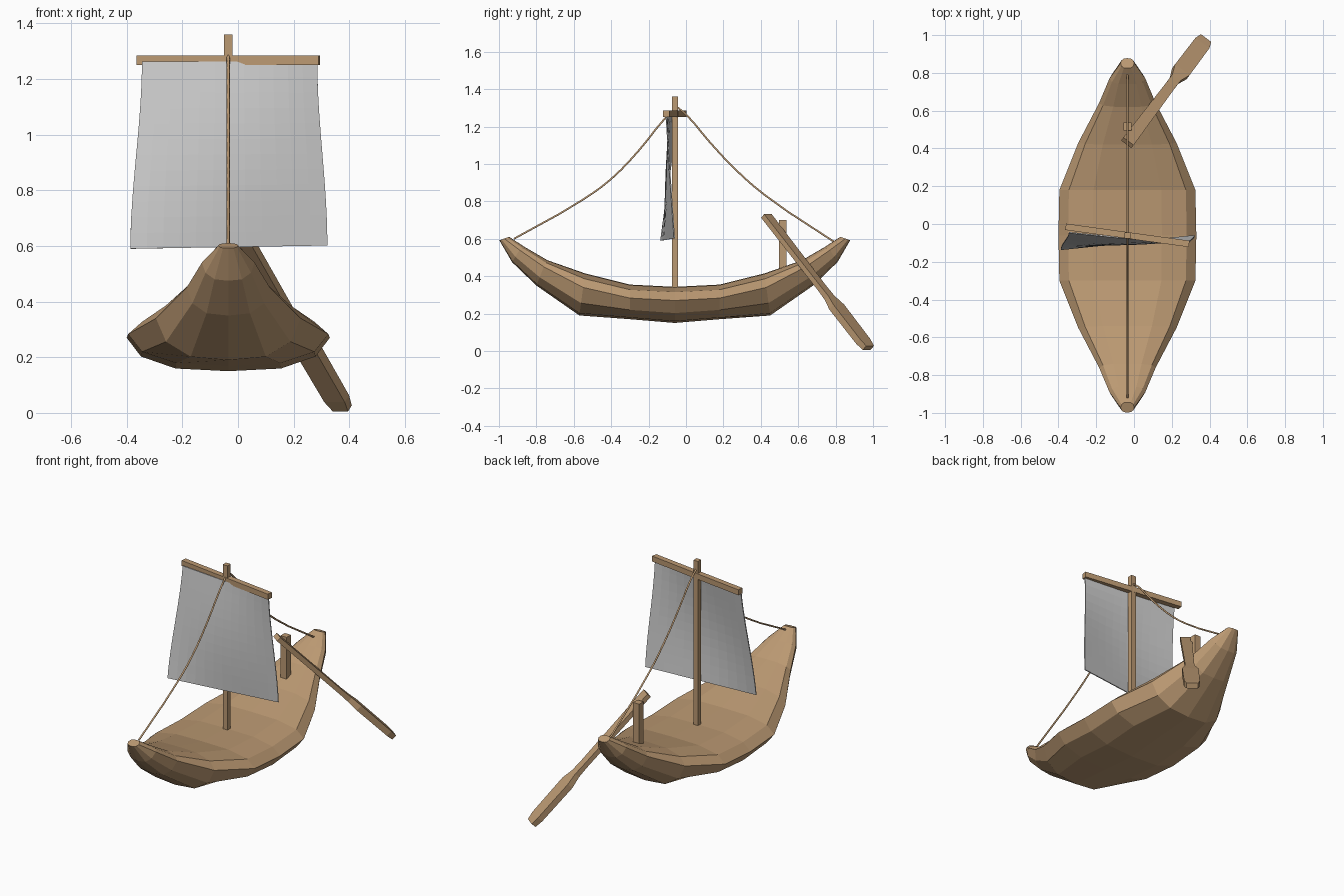
import bpy, math
from mathutils import Vector

if "Cube" in bpy.data.objects:
    bpy.data.objects.remove(bpy.data.objects["Cube"])

CX, CY = -0.035, -0.06
wood = bpy.data.materials.new("wood")
wood.diffuse_color = (0.50, 0.32, 0.17, 1)
wood.use_nodes = True
wood.node_tree.nodes["Principled BSDF"].inputs["Base Color"].default_value = wood.diffuse_color


def mesh_object(name, verts, faces, mat=wood):
    me = bpy.data.meshes.new(name)
    me.from_pydata([tuple(v) for v in verts], [], faces)
    ob = bpy.data.objects.new(name, me)
    bpy.context.collection.objects.link(ob)
    if mat:
        me.materials.append(mat)
    return ob


def loft(name, rings):
    n = len(rings[0])
    faces = [(r * n + i, r * n + (i + 1) % n, (r + 1) * n + (i + 1) % n, (r + 1) * n + i)
             for r in range(len(rings) - 1) for i in range(n)]
    faces += [tuple(reversed(range(n))), tuple(range((len(rings) - 1) * n, len(rings) * n))]
    return mesh_object(name, [v for ring in rings for v in ring], faces)


def box(name, center, size, turn=0):
    bpy.ops.mesh.primitive_cube_add(size=1, location=center, rotation=(0, 0, turn))
    ob = bpy.context.object
    ob.name, ob.scale = name, size
    ob.data.materials.append(wood)
    return ob


# Hull: 12-sided rings, each given by half width and (distance, z) of side, top, keel
stations = [
    (0.365, (0.00, 0.27), (0.00, 0.343), (0.00, 0.15)),
    (0.360, (0.24, 0.283), (0.24, 0.355), (0.24, 0.17)),
    (0.260, (0.49, 0.34), (0.48, 0.415), (0.51, 0.19)),
    (0.150, (0.70, 0.45), (0.68, 0.485), (0.74, 0.35)),
    (0.095, (0.83, 0.54), (0.80, 0.555), (0.87, 0.475)),
    (0.036, (0.912, 0.601), (0.885, 0.61), (0.938, 0.592)),
]
# across, towards top (+) or keel (-)
profile = [(0, 1), (0.5, 0.96), (0.86, 0.62), (1, 0), (0.86, -0.56), (0.52, -0.92), (0, -1)]
profile += [(-x, h) for x, h in reversed(profile[1:-1])]


def hull_ring(st, sign):
    w, side, top, keel = st
    ring = []
    for x, h in profile:
        end = top if h > 0 else keel
        d = side[0] + (end[0] - side[0]) * abs(h)
        z = side[1] + (end[1] - side[1]) * abs(h)
        ring.append((CX + x * w, CY + sign * d, z))
    return ring


loft("hull", [hull_ring(s, -1) for s in reversed(stations)] + [hull_ring(s, 1) for s in stations[1:]])

# Mast, yard and steering post
box("mast", (CX, CY, 0.83), (0.032, 0.032, 1.06))
box("yard", (CX, CY, 1.268), (0.66, 0.034, 0.034), -math.atan2(0.09, 0.65))
box("steering_post", (CX, 0.517, 0.56), (0.042, 0.042, 0.28))

# Sail: twisted grid with gently flaring edges
N = 12
verts = []
for j in range(N + 1):
    v = j / N
    flare = v * v * (3 - 2 * v)
    left, right = -0.345 - 0.042 * flare, 0.285 + 0.036 * flare
    yl, yr = -0.045 - 0.09 * v, -0.107 + 0.045 * v
    for i in range(N + 1):
        u = i / N
        belly = 0.02 * math.sin(math.pi * u) * math.sin(math.pi * v)
        verts.append((left + (right - left) * u, yl + (yr - yl) * u - belly,
                      1.262 - v * (0.672 - 0.012 * u)))
faces = [(j * (N + 1) + i, (j + 1) * (N + 1) + i, (j + 1) * (N + 1) + i + 1, j * (N + 1) + i + 1)
         for j in range(N) for i in range(N)]
sail = mesh_object("sail", verts, faces, None)
mod = sail.modifiers.new("thickness", 'SOLIDIFY')
mod.thickness, mod.offset = 0.006, 0

# Steering oar: flat shaft widening into a blade
a, b = Vector((-0.035, 0.43, 0.722)), Vector((0.375, 0.975, 0.016))
d = (b - a).normalized()
s = Vector((d.y, -d.x, 0)).normalized()
n = d.cross(s)
rings = []
for t, w, h in [(0, 0.034, 0.014), (0.55, 0.027, 0.014), (0.62, 0.028, 0.016),
                (0.69, 0.048, 0.019), (0.95, 0.046, 0.018), (1, 0.034, 0.016)]:
    p = a.lerp(b, t)
    rings.append([p + s * w * i + n * h * j for i, j in ((-1, -1), (1, -1), (1, 1), (-1, 1))])
loft("steering_oar", rings)


# Stays: sagging ropes from masthead to bow and stern
def rope(name, path):
    cu = bpy.data.curves.new(name, 'CURVE')
    cu.dimensions = '3D'
    cu.bevel_depth, cu.bevel_resolution, cu.use_fill_caps = 0.0055, 1, True
    cu.resolution_u = 3
    sp = cu.splines.new('BEZIER')
    sp.bezier_points.add(len(path) - 1)
    for bp, (y, z) in zip(sp.bezier_points, path):
        bp.co = (CX, y, z)
        bp.handle_left_type = bp.handle_right_type = 'AUTO'
    ob = bpy.data.objects.new(name, cu)
    bpy.context.collection.objects.link(ob)
    cu.materials.append(wood)


rope("fore_stay", [(-0.065, 1.29), (-0.12, 1.235), (-0.25, 1.075), (-0.4, 0.92), (-0.55, 0.81), (-0.92, 0.6)])
rope("back_stay", [(-0.055, 1.31), (0.0, 1.265), (0.12, 1.125), (0.26, 0.975), (0.42, 0.835), (0.79, 0.585)])
